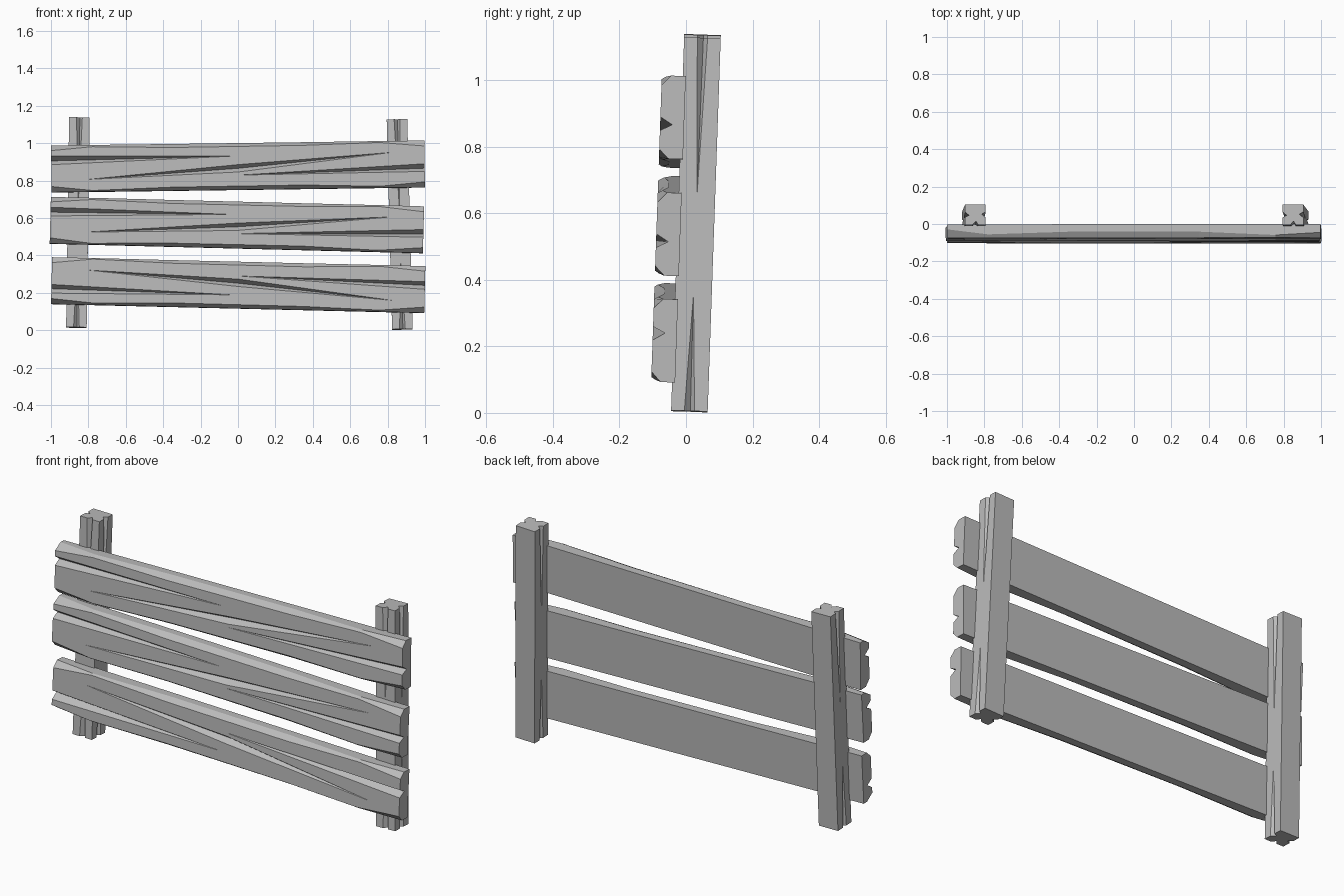
import bpy, bmesh, math
from mathutils import Matrix, Vector

if "Cube" in bpy.data.objects:
    bpy.data.objects.remove(bpy.data.objects["Cube"])

wood = bpy.data.materials.new("grey_wood")
wood.diffuse_color = (0.5, 0.5, 0.5, 1)
wood.use_nodes = True
wood.node_tree.nodes["Principled BSDF"].inputs["Base Color"].default_value = wood.diffuse_color
LEAN = Matrix.Rotation(math.radians(-2.0), 4, 'X')


def make_object(name, bm):
    bmesh.ops.recalc_face_normals(bm, faces=bm.faces)
    mesh = bpy.data.meshes.new(name)
    bm.to_mesh(mesh)
    bm.free()
    mesh.materials.append(wood)
    obj = bpy.data.objects.new(name, mesh)
    bpy.context.collection.objects.link(obj)
    return obj


def loft(sections):
    """Solid through a row of matching cross-sections."""
    bm = bmesh.new()
    rings = [[bm.verts.new(p) for p in s] for s in sections]
    n = len(rings[0])
    for a, b in zip(rings, rings[1:]):
        for i in range(n):
            j = (i + 1) % n
            bm.faces.new((a[i], a[j], b[j], b[i]))
    bm.faces.new(rings[0])
    bm.faces.new(rings[-1])
    return bm


def carve(obj, cracks):
    """Cut tapering wedge cracks, each the convex hull of a few points."""
    for points in cracks:
        bm = bmesh.new()
        bmesh.ops.convex_hull(bm, input=[bm.verts.new(p) for p in points])
        cutter = make_object("crack_cutter", bm)
        cutter.hide_render = True
        mod = obj.modifiers.new("crack", 'BOOLEAN')
        mod.operation = 'DIFFERENCE'
        mod.solver = 'EXACT'
        mod.object = cutter
        bpy.context.view_layer.objects.active = obj
        bpy.ops.object.modifier_apply(modifier=mod.name)
        bpy.data.objects.remove(cutter)


def place(obj, matrix, flip=False):
    obj.data.transform(matrix)
    if flip:
        obj.data.flip_normals()


# Planks: x, top bevel (height, depth), bottom bevel (height, depth)
BEVELS = [(-1.0, .028, .045, .030, .030), (-.78, .010, .018, .006, .010),
          (-.35, .020, .032, .018, .030), (.35, .018, .032, .020, .030),
          (.76, .008, .014, .008, .012), (1.0, .030, .028, .028, .028)]
H, T = .125, .072          # half height and thickness
F = -T - .002              # just in front of the plank face


def plank(name, left_z, right_z, flip, shift):
    sections = [[(x, 0, H), (x, -T + td, H), (x, -T, H - th),
                 (x, -T, -H + bh), (x, -T + bd, -H), (x, 0, -H)]
                for x, th, td, bh, bd in BEVELS]
    obj = make_object(name, loft(sections))
    carve(obj, [
        # crack from the left end
        [(-1.02, F, .07), (-1.02, F, .02), (-1.02, -.035, .043), (.02, F, .055)],
        # long diagonal crack
        [(-.86, F, -.063), (.88, F, .068), (.0, F, .010), (.0, F, -.032),
         (.0, -.04, -.010)],
        # crack from the right end
        [(1.02, F, .002), (1.02, F, -.042), (1.02, -.035, -.022), (-.06, F, -.049)]])
    # follow the slope of the plank, then lean back with the posts
    angle = math.atan2(left_z - right_z, 2)
    m = (LEAN @ Matrix.Translation((shift, -.036, (left_z + right_z) / 2))
         @ Matrix.Rotation(angle, 4, 'Y') @ Matrix.Diagonal((.998, 1, -1 if flip else 1, 1)))
    place(obj, m, flip)


plank("top_plank", .860, .887, False, 0)
plank("middle_plank", .586, .535, False, -.006)
plank("bottom_plank", .263, .215, True, .001)


# Posts: square beams cracked from both ends on the front and sides
def post(name, bottom_x, top_x, bottom_z):
    w, length = .055, 1.123
    obj = make_object(name, loft([[(-w, -w, z), (w, -w, z), (w, w, z), (-w, w, z)]
                                  for z in (0, length)]))
    o = w + .001
    cracks = []
    for turn, size in ((0, .017), (90, .017), (-90, .015)):
        rot = Matrix.Rotation(math.radians(turn), 4, 'Z')
        for z, tip in ((-.02, .37), (length + .02, .62)):
            pts = [(-size, -o, z), (size, -o, z), (.003, -.034, z), (0, -o, tip)]
            cracks.append([rot @ Vector(p) for p in pts])
    carve(obj, cracks)
    side = math.atan2(top_x - bottom_x, length)
    place(obj, LEAN @ Matrix.Translation((bottom_x, .010, bottom_z))
          @ Matrix.Rotation(side, 4, 'Y'))


post("left_post", -.864, -.848, .015)
post("right_post", .879, .850, .005)
